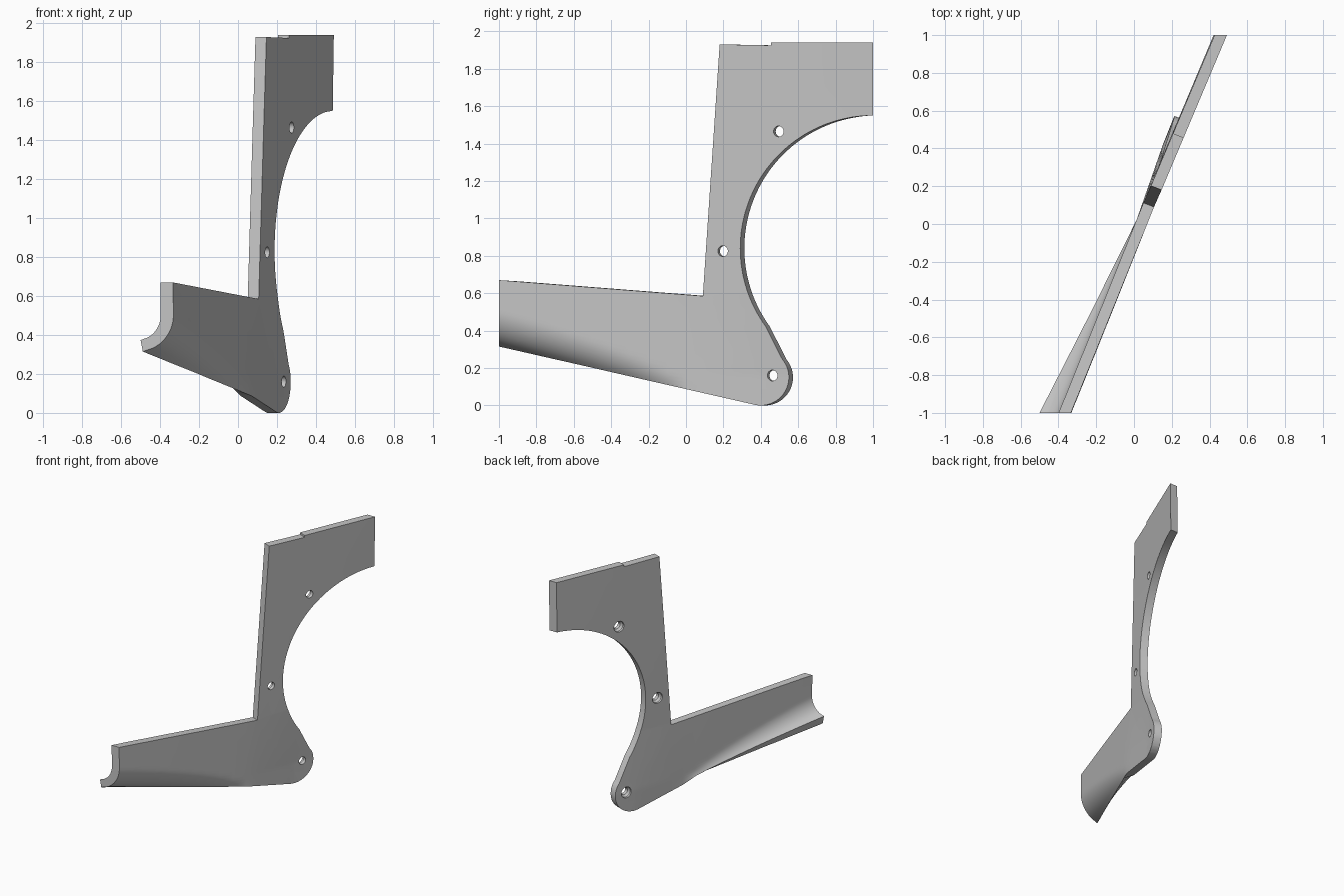
import bpy, bmesh, math
from mathutils import Vector, Matrix

cube = bpy.data.objects.get("Cube")
if cube:
    bpy.data.objects.remove(cube, do_unlink=True)

THICK = 0.06
SLOPE = 0.228


def clamp(v):
    return max(0.0, min(1.0, v))


def bottom(y):
    return 0.315 - SLOPE * (y + 1)


def arc(cy, cz, r, a0, a1, n):
    angles = [math.radians(a0 + (a1 - a0) * i / n) for i in range(n + 1)]
    return [(cy + r * math.cos(a), cz + r * math.sin(a)) for a in angles]


def surface(y, z):
    """Outer face x position and curl angle of the bent sheet."""
    x = 0.07 + (0.403 + 0.0142 * (z - 0.6)) * y
    x -= 0.018 * clamp(y / 0.4) * clamp((0.6 - z) / 0.44)
    s, phi = clamp(-y), 0.0
    if s > 0.001:
        phi_max = math.radians(80) * math.sqrt(s)
        height = 0.16 * s / math.tan(phi_max / 2)
        radius = height / math.sin(phi_max)
        drop = height - (z - bottom(y))
        if drop > 0:
            phi = math.asin(min(drop / radius, math.sin(phi_max)))
            x -= radius * (1 - math.cos(phi))
    return x, phi


# Flat outline of the bracket in the side plane
outline = [(-1, 0.67), (-1, bottom(-1))]
outline += arc(0.40, 0.15, 0.15, -102, 40, 24)
outline += arc(1.0, 0.84, 0.71, 216, 270 - 180, 56)
outline += [(1, 1.94), (0.455, 1.94), (0.455, 1.925), (0.18, 1.93), (0.09, 0.585)]

bm = bmesh.new()
face = bm.faces.new([bm.verts.new((0, y, z)) for y, z in outline])
face.normal_update()
bmesh.ops.triangulate(bm, faces=[face], ngon_method="EAR_CLIP")


def slice_sheet(point, normal):
    bmesh.ops.bisect_plane(bm, geom=bm.verts[:] + bm.edges[:] + bm.faces[:],
                           dist=1e-5, plane_co=point,
                           plane_no=Vector(normal).normalized())


# Extra cuts so that the sheet can bend
for i in range(1, 20):
    slice_sheet((0, -1 + i * 0.1, 0), (0, 1, 0))
for i in range(1, 11):
    slice_sheet((0, -1, bottom(-1) + i * 0.02), (0, SLOPE, 1))
for z in (0.6, 1.0, 1.4):
    slice_sheet((0, 0, z), (0, 0, 1))
bmesh.ops.remove_doubles(bm, verts=bm.verts[:], dist=0.0005)

# Copy the sheet as the inner face and join both along the rim
outer = bm.verts[:]
rim = [e for e in bm.edges if len(e.link_faces) == 1]
copy = bmesh.ops.duplicate(bm, geom=bm.verts[:] + bm.edges[:] + bm.faces[:])
twin = copy["vert_map"]
inner = [twin[v] for v in outer]
for e in rim:
    a, b = e.verts
    bm.faces.new((a, b, twin[b], twin[a]))

# Bend both faces
for v in outer:
    v.co.x = surface(v.co.y, v.co.z)[0]
for v in inner:
    x, phi = surface(v.co.y, v.co.z)
    dy = 0.022 * clamp((1 - abs(v.co.y)) / 0.1) * math.cos(phi)
    v.co.x = x - 0.065 * math.cos(phi) + 0.4 * dy
    v.co.y += dy
    v.co.z += THICK * math.sin(phi)
bmesh.ops.triangulate(bm, faces=bm.faces[:])
bmesh.ops.recalc_face_normals(bm, faces=bm.faces[:])
mesh = bpy.data.meshes.new("bracket_plate")
bm.to_mesh(mesh)
bm.free()
plate = bpy.data.objects.new("bracket_plate", mesh)
bpy.context.collection.objects.link(plate)

# Countersunk screw holes, wide on the inner face
axis = Vector((-0.925, 0.38, 0))
cutters = []
for y, z in ((0.495, 1.465), (0.197, 0.825), (0.462, 0.16)):
    cb = bmesh.new()
    rings = []
    for r, d in ((0.029, -0.05), (0.029, 0.03), (0.042, 0.045), (0.042, 0.12)):
        rings.append([cb.verts.new((r * math.cos(a), r * math.sin(a), d))
                      for a in (math.tau * i / 24 for i in range(24))])
    for lo, hi in zip(rings, rings[1:]):
        for i in range(24):
            j = (i + 1) % 24
            cb.faces.new((lo[i], lo[j], hi[j], hi[i]))
    cb.faces.new(rings[0][::-1])
    cb.faces.new(rings[-1])
    turn = axis.to_track_quat("Z", "Y").to_matrix().to_4x4()
    cb.transform(Matrix.Translation((surface(y, z)[0], y, z)) @ turn)
    bmesh.ops.recalc_face_normals(cb, faces=cb.faces[:])
    cm = bpy.data.meshes.new("hole_cutter")
    cb.to_mesh(cm)
    cb.free()
    cutter = bpy.data.objects.new("hole_cutter", cm)
    cutter.hide_render = True
    bpy.context.collection.objects.link(cutter)
    cutters.append(cutter)
    mod = plate.modifiers.new("screw_hole", "BOOLEAN")
    mod.operation = "DIFFERENCE"
    mod.solver = "EXACT"
    mod.object = cutter

bpy.context.view_layer.objects.active = plate
plate.select_set(True)
for mod in list(plate.modifiers):
    bpy.ops.object.modifier_apply(modifier=mod.name)
for cutter in cutters:
    bpy.data.objects.remove(cutter, do_unlink=True)

# Plain grey metal
grey = bpy.data.materials.new("grey_metal")
grey.use_nodes = True
colour = (0.56, 0.56, 0.56, 1)
grey.diffuse_color = colour
grey.node_tree.nodes["Principled BSDF"].inputs["Base Color"].default_value = colour
plate.data.materials.clear()
plate.data.materials.append(grey)
bpy.ops.object.shade_smooth_by_angle(angle=math.radians(30))
